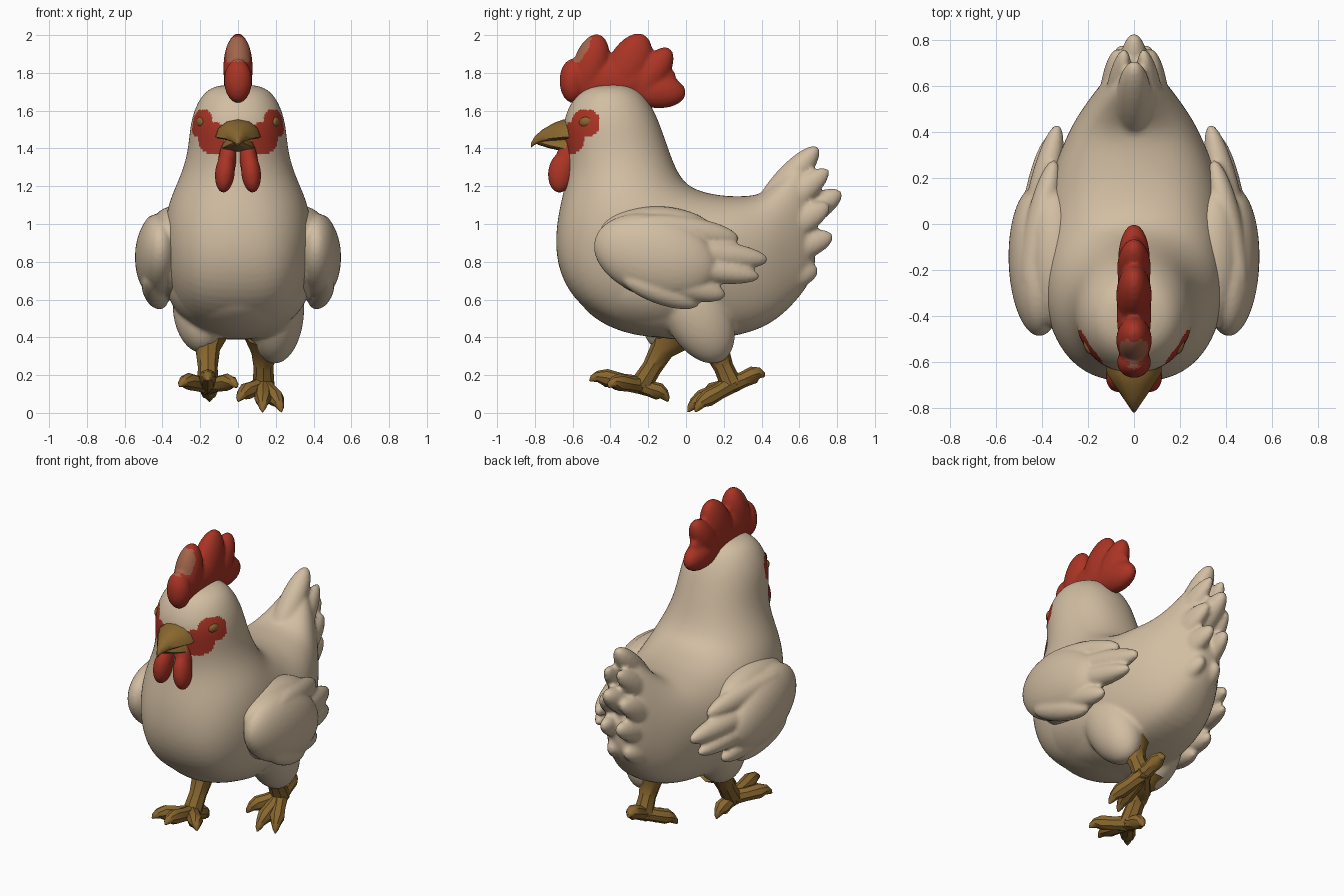
import bpy, bmesh, math
from mathutils import Vector, Matrix

if "Cube" in bpy.data.objects:
    bpy.data.objects.remove(bpy.data.objects["Cube"])


def material(name, rgb):
    m = bpy.data.materials.new(name)
    m.diffuse_color = (*rgb, 1)
    m.use_nodes = True
    m.node_tree.nodes["Principled BSDF"].inputs["Base Color"].default_value = m.diffuse_color
    return m


CREAM = material("cream_feathers", (0.64, 0.51, 0.36))
RED = material("red_skin", (0.40, 0.034, 0.018))
BROWN = material("golden_brown_horn", (0.25, 0.135, 0.028))
FADED = material("faded_comb_tip", (0.36, 0.13, 0.07))


def lobe(bm, p0, p1, a, b):
    """Ellipsoid from p0 to p1; a = radius towards up, b = sideways radius."""
    p0, p1 = Vector(p0), Vector(p1)
    d = p1 - p0
    u = d.cross(Vector((1, 0, 0))).normalized()
    v = d.normalized().cross(u)
    rot = Matrix((u, v, d.normalized())).transposed().to_4x4()
    mat = Matrix.Translation((p0 + p1) / 2) @ rot @ Matrix.Diagonal((a, b, d.length / 2, 1))
    bmesh.ops.create_uvsphere(bm, u_segments=16, v_segments=12, radius=1, matrix=mat)


def loft(bm, rings):
    vs = [[bm.verts.new(p) for p in r] for r in rings]
    n = len(vs[0])
    for r, s in zip(vs, vs[1:]):
        for i in range(n):
            bm.faces.new((r[i], r[(i + 1) % n], s[(i + 1) % n], s[i]))
    bm.faces.new(vs[0])
    bm.faces.new(vs[-1])


def tube(bm, pts, radii, n=8):
    pts = [Vector(p) for p in pts]
    rings = []
    for i, (p, r) in enumerate(zip(pts, radii)):
        d = (pts[min(i + 1, len(pts) - 1)] - pts[max(i - 1, 0)]).normalized()
        u = d.cross(Vector((1, 0, 0))).normalized()
        v = d.cross(u)
        rings.append([p + r * (math.cos(t) * u + math.sin(t) * v)
                      for t in (math.tau * k / n for k in range(n))])
    loft(bm, rings)


def part(name, bm, mats, voxel=0, smooth=3, level=1):
    bmesh.ops.recalc_face_normals(bm, faces=bm.faces)
    me = bpy.data.meshes.new(name)
    bm.to_mesh(me)
    bm.free()
    ob = bpy.data.objects.new(name, me)
    bpy.context.collection.objects.link(ob)
    bpy.context.view_layer.objects.active = ob
    ob.select_set(True)
    if voxel:  # fuse overlapping pieces into one skin
        ob.modifiers.new("round", 'SUBSURF').levels = level
        m = ob.modifiers.new("fuse", 'REMESH')
        m.mode, m.voxel_size = 'VOXEL', voxel
        m = ob.modifiers.new("soften", 'SMOOTH')
        m.factor, m.iterations = 0.5, smooth
        for n in [m.name for m in ob.modifiers]:
            bpy.ops.object.modifier_apply(modifier=n)
    ob.data.materials.clear()
    for m in mats:
        ob.data.materials.append(m)
    if voxel:
        ob.data.polygons.foreach_set("use_smooth", [True] * len(ob.data.polygons))
    else:
        bpy.ops.object.shade_smooth_by_angle(angle=math.radians(40))
    ob.select_set(False)
    return ob


# Body: rings from crown to tail, each (front y, z, back y, z, half width)
BODY = [(-.50, 1.735, -.33, 1.745, .10), (-.58, 1.69, -.24, 1.71, .185),
        (-.64, 1.59, -.17, 1.61, .237), (-.655, 1.5, -.13, 1.51, .257),
        (-.635, 1.38, -.095, 1.41, .266), (-.63, 1.25, -.06, 1.31, .295),
        (-.67, 1.1, -.01, 1.22, .35), (-.695, .95, .06, 1.18, .38),
        (-.69, .78, .14, 1.16, .395), (-.61, .60, .22, 1.15, .40),
        (-.43, .465, .30, 1.15, .40), (-.15, .38, .36, 1.155, .385),
        (.15, .38, .41, 1.17, .335), (.42, .435, .46, 1.21, .27),
        (.57, .57, .53, 1.28, .19), (.66, .69, .59, 1.34, .13), (.70, .80, .63, 1.35, .07)]
bm = bmesh.new()
rings = []
for i, (fy, fz, by, bz, w) in enumerate(BODY):
    f, b = Vector((0, fy, fz)), Vector((0, by, bz))
    ring = []
    for k in range(24):
        t = math.tau * k / 24
        s, c = math.sin(t), math.cos(t)
        e = 0.9 - 0.25 * min(1, max(0, (i - 6) / 3)) * max(0, -c) ** .5  # fuller underside
        ring.append((f + b) / 2 + (b - f) / 2 * c
                    + Vector((math.copysign(abs(s) ** e, s) * w, 0, 0)))
    rings.append(ring)
loft(bm, rings)
# Belly fullness
lobe(bm, (0, -.60, .70), (0, .32, .68), .30, .395)
# Thighs, one leg forward and one back
lobe(bm, (.22, -.08, .80), (.19, .19, .27), .18, .15)
lobe(bm, (-.22, .02, .78), (-.18, -.13, .32), .18, .15)
# Tail feathers
lobe(bm, (0, .36, 1.02), (0, .70, 1.41), .08, .08)
lobe(bm, (0, .40, .92), (0, .825, 1.17), .085, .075)
for s in (-1, 1):
    lobe(bm, (s * .10, .38, .98), (s * .04, .755, 1.29), .075, .055)
    lobe(bm, (s * .12, .40, .90), (s * .07, .76, 1.10), .08, .055)
    lobe(bm, (s * .10, .38, .80), (s * .05, .78, .94), .08, .06)
    lobe(bm, (s * .12, .32, .68), (s * .05, .70, .76), .09, .065)
body = part("body", bm, [CREAM, RED], 0.013, 4, 2)
# Red skin around the eyes and cheeks
for p in body.data.polygons:
    x, y, z = p.center
    eye = math.hypot(y + .53, z - 1.535) < .075
    cheek = math.hypot(y + .625, z - 1.45) < .085
    if abs(x) > .07 and (eye or cheek) and z < 1.605 and z < 1.50 + 1.3 * (abs(x) - .07):
        p.material_index = 1

# Wings: shoulder plus fanned feathers
for side, s in (("left", -1), ("right", 1)):
    bm = bmesh.new()
    lobe(bm, (s * .41, -.485, .92), (s * .43, .16, .74), .225, .13)
    lobe(bm, (s * .33, -.46, .96), (s * .35, .16, .94), .15, .135)
    lobe(bm, (s * .33, -.42, .82), (s * .34, .16, .76), .20, .11)
    for y, z, x, y0, z0, r in ((.28, .92, .345, -.30, 1.0, .085), (.435, .81, .33, -.20, .87, .08),
                               (.39, .72, .36, -.20, .80, .07), (.21, .62, .40, -.28, .75, .08),
                               (.07, .575, .405, -.34, .72, .075)):
        lobe(bm, (s * .47, y0, z0), (s * x, y, z), r, .068)
    part(side + "_wing", bm, [CREAM], 0.012, 2)

# Comb
bm = bmesh.new()
for y0, z0, y1, z1, r, b in ((-.60, 1.64, -.60, 1.875, .072, .076), (-.55, 1.66, -.46, 2.005, .098, .08),
                             (-.40, 1.62, -.225, 2.005, .12, .08), (-.30, 1.62, -.085, 1.93, .088, .076),
                             (-.32, 1.72, .0, 1.69, .095, .072), (-.67, 1.74, -.05, 1.78, .125, .078)):
    lobe(bm, (0, y0, z0), (0, y1, z1), r, b)
comb = part("comb", bm, [RED, FADED], 0.012, 2)
for p in comb.data.polygons:
    x, y, z = p.center
    if 1.86 < z < 1.99 and y < -.45 and abs(x) < .06 and p.normal.y < -.3:
        p.material_index = 1

# Wattles
bm = bmesh.new()
for s in (-1, 1):
    lobe(bm, (s * .04, -.60, 1.47), (s * .078, -.67, 1.18), .064, .05)
    lobe(bm, (s * .058, -.65, 1.38), (s * .08, -.675, 1.165), .07, .054)
part("wattles", bm, [RED], 0.01, 2)


# Beak: rings (y, half width, bottom z, top z)
def beak(name, rows):
    bm = bmesh.new()
    loft(bm, [[(w * math.cos(t), y, b + (h - b) * max(0, math.sin(t)) - .015 * max(0, -math.sin(t)))
               for t in (math.tau * k / 12 for k in range(12))] for y, w, b, h in rows])
    part(name, bm, [BROWN])


beak("upper_beak", ((-.56, .125, 1.465, 1.56), (-.65, .118, 1.46, 1.553), (-.70, .085, 1.455, 1.535),
                    (-.76, .045, 1.448, 1.50), (-.80, .018, 1.435, 1.465), (-.82, .004, 1.42, 1.43)))
beak("lower_beak", ((-.56, .10, 1.395, 1.465), (-.65, .088, 1.40, 1.46),
                    (-.72, .058, 1.415, 1.455), (-.785, .012, 1.435, 1.445)))

# Eyes
bm = bmesh.new()
for s in (-1, 1):
    lobe(bm, (s * .188, -.565, 1.535), (s * .213, -.498, 1.545), .027, .016)
part("eyes", bm, [BROWN])


# Legs and feet
def leg(name, shin, toes, hind):
    bm = bmesh.new()
    tube(bm, shin, (.125, .064, .052, .058))
    ankle = Vector(shin[-1])
    up = Vector((0, 0, 1))
    for tip in toes + [hind]:
        d = Vector(tip) - ankle
        tube(bm, [ankle - d * .1, ankle + d * .35 + up * .012, ankle + d * .68 + up * .025,
                  ankle + d * .85 + up * .026, ankle + d * .95 + up * .012, tip],
             (.05, .042, .046, .03, .018, .004))
    part(name, bm, [BROWN])


leg("left_leg", [(-.165, -.07, .42), (-.16, -.13, .33), (-.16, -.18, .24), (-.16, -.24, .145)],
    [(-.16, -.51, .17), (-.31, -.43, .14), (-.005, -.41, .135)], (-.15, -.095, .06))
leg("right_leg", [(.15, .14, .39), (.135, .17, .31), (.135, .20, .24), (.135, .24, .15)],
    [(.13, .01, .005), (.23, .05, .005), (.0, .09, .06)], (.12, .415, .19))
